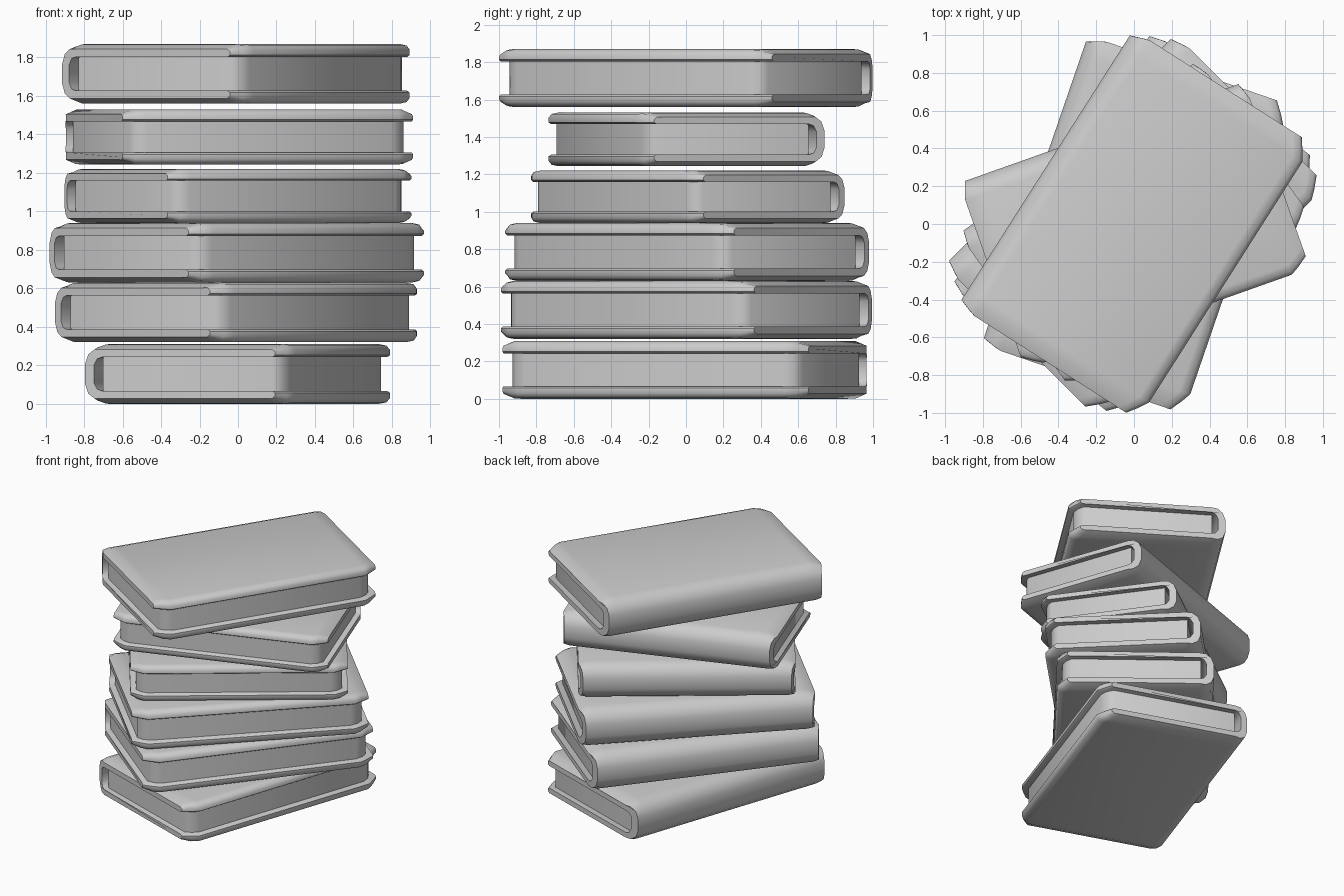
import bpy, bmesh, math

if "Cube" in bpy.data.objects:
    bpy.data.objects.remove(bpy.data.objects["Cube"])

# cover stations along the book: (y, fore-edge x, outer half height, edge half height)
HALF = [(0.755, 0.575, 0.155, 0.125), (0.805, 0.545, 0.153, 0.125), (0.865, 0.502, 0.128, 0.115)]
STATIONS = [(-y, f, z, e) for y, f, z, e in reversed(HALF)] + HALF


def section(y, fore, zo, ze):
    """C-shaped cross-section of the cover, spine at -x."""
    upper_out = [(fore - 0.015, 0.088), (fore, 0.098), (fore, ze), (fore - 0.018, (ze + zo) / 2 + 0.007),
                 (fore - 0.06, zo), (-0.45, zo), (-0.495, min(zo, 0.138)), (-0.535, 0.102), (-0.555, 0.05)]
    upper_in = [(-0.50, 0.045), (-0.48, 0.078), (-0.45, 0.088)]
    pts = upper_out + [(x, -z) for x, z in reversed(upper_out)]
    pts += [(x, -z) for x, z in reversed(upper_in)] + upper_in
    taper = 0.035 if abs(y) > 0.85 else 0
    out = []
    for x, z in pts:
        # spine ends taper slightly toward the back
        t = taper * max(0, min(1, (-0.46 - x) / 0.09))
        out.append((x, y - math.copysign(t, y), z))
    return out


def make_object(name, bm):
    bmesh.ops.recalc_face_normals(bm, faces=bm.faces)
    me = bpy.data.meshes.new(name)
    bm.to_mesh(me)
    bm.free()
    ob = bpy.data.objects.new(name, me)
    bpy.context.collection.objects.link(ob)
    bpy.ops.object.select_all(action='DESELECT')
    ob.select_set(True)
    bpy.context.view_layer.objects.active = ob
    bpy.ops.object.shade_smooth_by_angle(angle=math.radians(50))
    return ob


def loft(rings):
    bm = bmesh.new()
    rows = [[bm.verts.new(p) for p in ring] for ring in rings]
    n = len(rows[0])
    for a, b in zip(rows, rows[1:]):
        for i in range(n):
            j = (i + 1) % n
            bm.faces.new((a[i], a[j], b[j], b[i]))
    bm.faces.new(rows[0])
    bm.faces.new(rows[-1][::-1])
    return bm


def book(index, z, angle, scale):
    # hard cover
    cover = make_object(f"book_cover_{index}", loft([section(*s) for s in STATIONS]))
    # page block with cut fore-edge corners
    outline = [(-0.46, -0.82), (0.47, -0.82), (0.51, -0.785), (0.535, -0.73),
               (0.535, 0.73), (0.51, 0.785), (0.47, 0.82), (-0.46, 0.82)]
    pages = make_object(f"book_pages_{index}",
                        loft([[(x, y, h) for x, y in outline] for h in (-0.092, 0.092)]))
    for ob in (cover, pages):
        ob.location = (0, 0, z)
        ob.rotation_euler = (0, 0, math.radians(angle))
        ob.scale = (scale,) * 3


# stack from bottom to top: centre height, turn, size
STACK = [(0.155, -19, 1), (0.475, -38.5, 1), (0.785, -45, 1),
         (1.08, -54, 0.905), (1.387, -70.5, 0.925), (1.715, -32.5, 1)]
for i, (z, a, s) in enumerate(STACK, 1):
    book(i, z, a, s)
